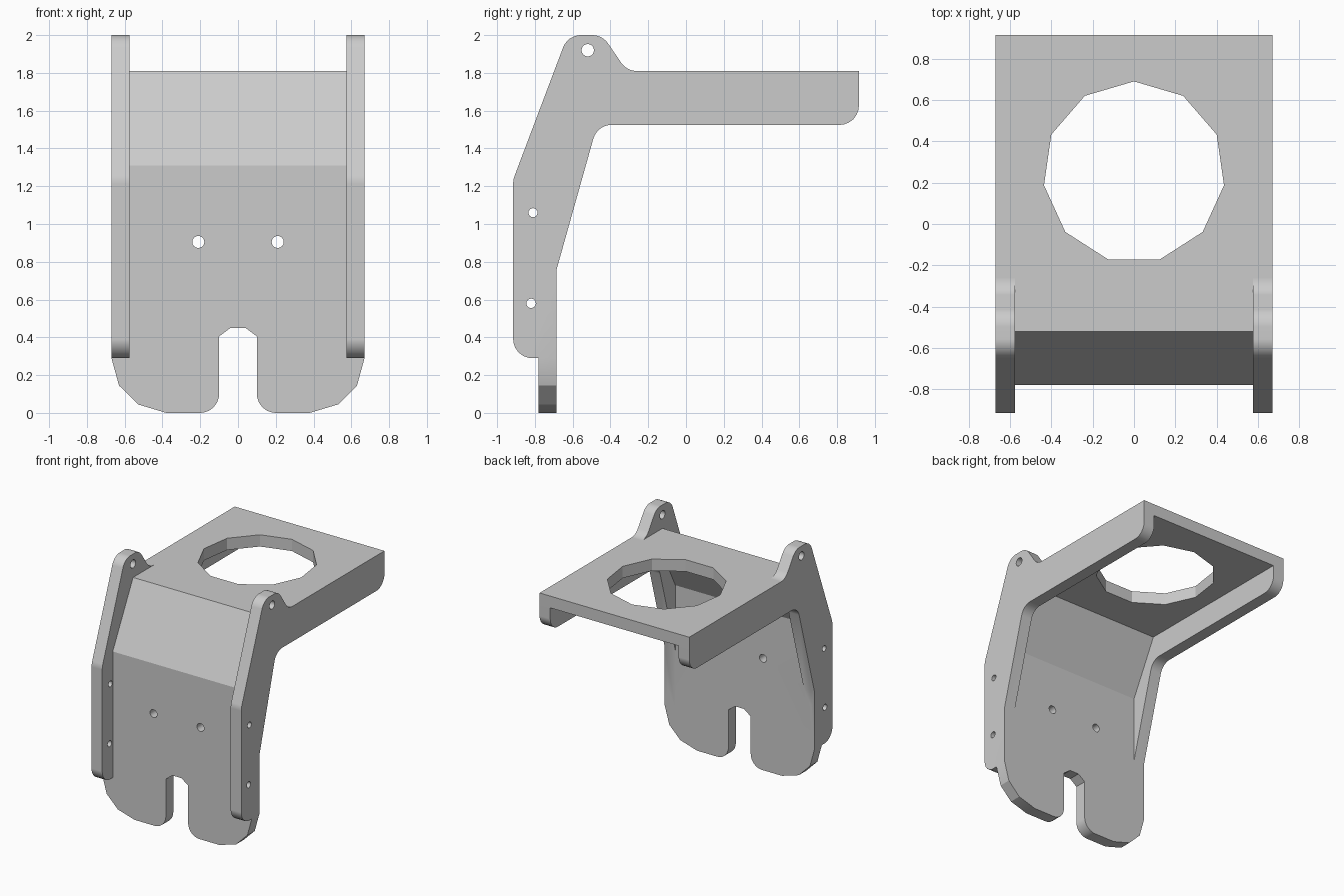
import bpy, bmesh, math
from mathutils import Vector

if "Cube" in bpy.data.objects:
    bpy.data.objects.remove(bpy.data.objects["Cube"])

grey = bpy.data.materials.new("plain grey")
grey.use_nodes = True
grey.diffuse_color = (0.6, 0.6, 0.6, 1)
grey.node_tree.nodes["Principled BSDF"].inputs["Base Color"].default_value = grey.diffuse_color


def rounded(corners, steps=6):
    """Outline from (a, b) corners; a third number rounds that corner."""
    pts = []
    for i, corner in enumerate(corners):
        c = Vector(corner[:2])
        if len(corner) == 2:
            pts.append(c)
            continue
        r = corner[2]
        u = (Vector(corners[i - 1][:2]) - c).normalized()
        v = (Vector(corners[(i + 1) % len(corners)][:2]) - c).normalized()
        t = r / math.tan(u.angle(v) / 2)
        centre = c + (u + v).normalized() * math.hypot(r, t)
        start, end = c + u * t - centre, c + v * t - centre
        for k in range(steps + 1):
            pts.append(centre + start.lerp(end, k / steps).normalized() * r)
    return pts


def circle(a, b, r, sides=16):
    return [(a + r * math.sin(math.tau * k / sides), b + r * math.cos(math.tau * k / sides))
            for k in range(sides)]


def prism(name, outline, axis, low, high):
    """Solid with the outline as its section, running along one axis."""
    bm = bmesh.new()
    ends = []
    for d in (low, high):
        ring = []
        for p in outline:
            co = [p[0], p[1]]
            co.insert(axis, d)
            ring.append(bm.verts.new(co))
        ends.append(ring)
        bm.faces.new(ring)
    for i in range(len(outline)):
        bm.faces.new((ends[0][i - 1], ends[0][i], ends[1][i], ends[1][i - 1]))
    bmesh.ops.recalc_face_normals(bm, faces=bm.faces)
    mesh = bpy.data.meshes.new(name)
    bm.to_mesh(mesh)
    bm.free()
    mesh.materials.append(grey)
    ob = bpy.data.objects.new(name, mesh)
    bpy.context.collection.objects.link(ob)
    return ob


def combine(target, tool, operation):
    mod = target.modifiers.new("combine", 'BOOLEAN')
    mod.operation, mod.solver, mod.object = operation, 'EXACT', tool
    bpy.context.view_layer.objects.active = target
    bpy.ops.object.modifier_apply(modifier=mod.name)
    bpy.data.objects.remove(tool)


# Front plate with the slot in its lower edge
half = rounded([(0.67, 1.25), (0.67, 0.29), (0.63, 0.145), (0.53, 0.045), (0.38, 0),
                (0.1, 0, 0.1), (0.1, 0.405), (0.04, 0.45)])
bracket = prism("bracket", half + [(-x, z) for x, z in reversed(half)], 1, -0.78, -0.685)

# Sloping panel and top plate, bent from one sheet
bent = [(-0.78, 1.2), (-0.78, 1.31), (-0.52, 1.81), (0.915, 1.81),
        (0.915, 1.715), (-0.463, 1.715), (-0.685, 1.287), (-0.685, 1.2)]
combine(bracket, prism("top_panel", bent, 0, -0.6, 0.6), 'UNION')

# Side flanges with a raised lug
flange = rounded([(-0.915, 0.29, 0.1), (-0.915, 1.235, 0.12), (-0.626, 2, 0.1),
                  (-0.443, 2, 0.1), (-0.313, 1.81, 0.1), (0.915, 1.81),
                  (0.915, 1.525, 0.1), (-0.47, 1.525, 0.1), (-0.685, 0.76),
                  (-0.685, 0.29), (-0.78, 0.29)])
for low, high in ((0.575, 0.67), (-0.67, -0.575)):
    combine(bracket, prism("side_flange", flange, 0, low, high), 'UNION')

# Large opening in the top plate
combine(bracket, prism("opening", circle(0, 0.25, 0.44, 11), 2, 1.6, 1.9), 'DIFFERENCE')

# Screw holes in the front plate and flanges
for x in (-0.21, 0.21):
    combine(bracket, prism("hole", circle(x, 0.905, 0.032), 1, -0.85, -0.6), 'DIFFERENCE')
for y, z, r in ((-0.52, 1.92, 0.033), (-0.81, 1.06, 0.024), (-0.82, 0.58, 0.025)):
    combine(bracket, prism("hole", circle(y, z, r), 0, -0.8, 0.8), 'DIFFERENCE')

# Smooth rounded corners, crisp flat sheets
bpy.ops.object.select_all(action='DESELECT')
bracket.select_set(True)
bpy.context.view_layer.objects.active = bracket
bpy.ops.object.shade_smooth_by_angle(angle=math.radians(25))
bracket.modifiers.new("flat_sheets", 'WEIGHTED_NORMAL').keep_sharp = True
